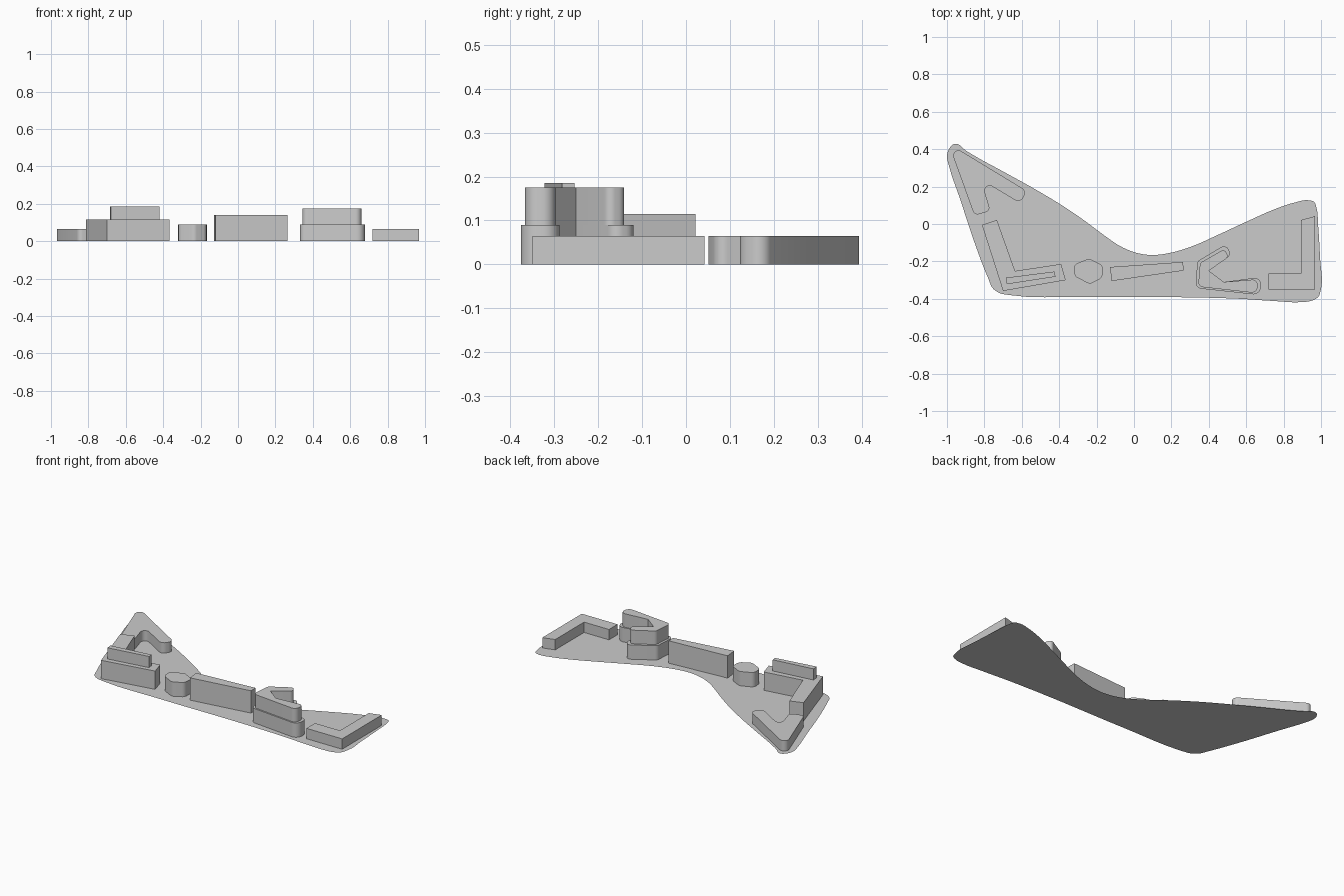
import bpy, bmesh, math
from mathutils import Vector

if "Cube" in bpy.data.objects:
    bpy.data.objects.remove(bpy.data.objects["Cube"])


def rounded(corners, steps=8):
    """Polygon from (x, y[, radius]) corners with circular fillets."""
    out = []
    n = len(corners)
    for i, c in enumerate(corners):
        p = Vector(c[:2])
        r = c[2] if len(c) > 2 else 0
        if r == 0:
            out.append(p)
            continue
        a = (Vector(corners[i - 1][:2]) - p).normalized()
        b = (Vector(corners[(i + 1) % n][:2]) - p).normalized()
        half = a.angle(b) / 2
        centre = p + (a + b).normalized() * (r / math.sin(half))
        t = r / math.tan(half)
        v0, v1 = p + a * t - centre, p + b * t - centre
        total = v0.angle(v1)
        for k in range(steps + 1):
            f = k / steps
            v = (v0 * math.sin((1 - f) * total) + v1 * math.sin(f * total)) / math.sin(total)
            out.append(centre + v)
    return out


def smooth_loop(pts, steps=4):
    """Closed curve through the points (centripetal-like cubic)."""
    pts = [Vector(p) for p in pts]
    n = len(pts)
    out = []
    for i in range(n):
        p0, p1, p2, p3 = (pts[(i + k - 1) % n] for k in range(4))
        d0, d1, d2 = (p1 - p0).length, (p2 - p1).length, (p3 - p2).length
        m1 = ((p1 - p0) / d0 * d1 + (p2 - p1) / d1 * d0) / (d0 + d1) * d1
        m2 = ((p2 - p1) / d1 * d2 + (p3 - p2) / d2 * d1) / (d1 + d2) * d1
        for k in range(steps):
            t = k / steps
            out.append(p1 * (2*t**3 - 3*t*t + 1) + m1 * (t**3 - 2*t*t + t)
                       + p2 * (3*t*t - 2*t**3) + m2 * (t**3 - t*t))
    return out


def make(name, outline, z0=0.0, z1=None):
    """Flat sheet, or a prism when a top height is given."""
    if sum(a.cross(b) for a, b in zip(outline, outline[1:] + outline[:1])) < 0:
        outline = outline[::-1]
    bm = bmesh.new()
    low = [bm.verts.new((p.x, p.y, z0)) for p in outline]
    if z1 is None:
        bm.faces.new(low)
    else:
        high = [bm.verts.new((p.x, p.y, z1)) for p in outline]
        bm.faces.new(low[::-1])
        bm.faces.new(high)
        n = len(low)
        for i in range(n):
            j = (i + 1) % n
            bm.faces.new((low[i], low[j], high[j], high[i]))
    me = bpy.data.meshes.new(name)
    bm.to_mesh(me)
    bm.free()
    ob = bpy.data.objects.new(name, me)
    bpy.context.collection.objects.link(ob)
    bpy.ops.object.select_all(action='DESELECT')
    ob.select_set(True)
    bpy.context.view_layer.objects.active = ob
    bpy.ops.object.shade_smooth_by_angle(angle=math.radians(30))
    return ob


# Thin site sheet with a curved outline
make("site_ground", smooth_loop([
    (-1, .36), (-.99, .40), (-.96, .428), (-.935, .424), (-.915, .405), (-.85, .363),
    (-.717, .29), (-.503, .171), (-.37, .09), (-.262, .016), (-.155, -.064),
    (-.075, -.118), (.005, -.152), (.096, -.166), (.19, -.155), (.30, -.123),
    (.46, -.053), (.62, .021), (.754, .08), (.86, .115), (.93, .127), (.963, .118),
    (.977, .08), (.984, 0), (.995, -.187), (1, -.347), (.985, -.39), (.95, -.41),
    (.89, -.418), (.754, -.412), (.567, -.40), (.353, -.393), (-.29, -.39),
    (-.663, -.38), (-.717, -.37), (-.754, -.345), (-.78, -.289), (-.85, -.107),
    (-.93, .134), (-.989, .31)]))

# Buildings: name, base height, top height, corners with optional radius
buildings = [
    ("north_west_rounded_block", 0, .065, [
        (-.992, .431, .028), (-.572, .176, .03), (-.61, .112, .03),
        (-.818, .237, .027), (-.767, .07, .025), (-.853, .046, .025)]),
    ("west_corner_block", 0, .115, [
        (-.813, -.005), (-.733, .022), (-.636, -.251),
        (-.39, -.214), (-.365, -.30), (-.70, -.358)]),
    ("west_upper_storey", .115, .185, [
        (-.684, -.287), (-.424, -.254), (-.42, -.282), (-.68, -.322)]),
    ("hexagonal_pavilion", 0, .09, [
        (-.322, -.217, .03), (-.24, -.184, .03), (-.165, -.222, .03),
        (-.17, -.287, .03), (-.235, -.322, .03), (-.317, -.28, .03)]),
    ("central_bar", 0, .14, [
        (-.128, -.23), (.262, -.203), (.265, -.249), (-.12, -.305)]),
    ("east_podium", 0, .09, [
        (.338, -.20, .03), (.492, -.108, .028), (.52, -.165, .028), (.40, -.25),
        (.48, -.31), (.682, -.283, .035), (.675, -.38, .04), (.33, -.343, .03)]),
    ("east_upper_storeys", .09, .175, [
        (.353, -.208, .025), (.484, -.133, .02), (.505, -.177, .02), (.40, -.25),
        (.48, -.31), (.664, -.295, .028), (.657, -.37, .03), (.343, -.335, .025)]),
    ("east_corner_block", 0, .065, [
        (.893, .021), (.968, .042), (.968, -.35), (.72, -.35), (.72, -.265), (.893, -.265)]),
]
for name, z0, z1, corners in buildings:
    make(name, rounded(corners), z0, z1)
